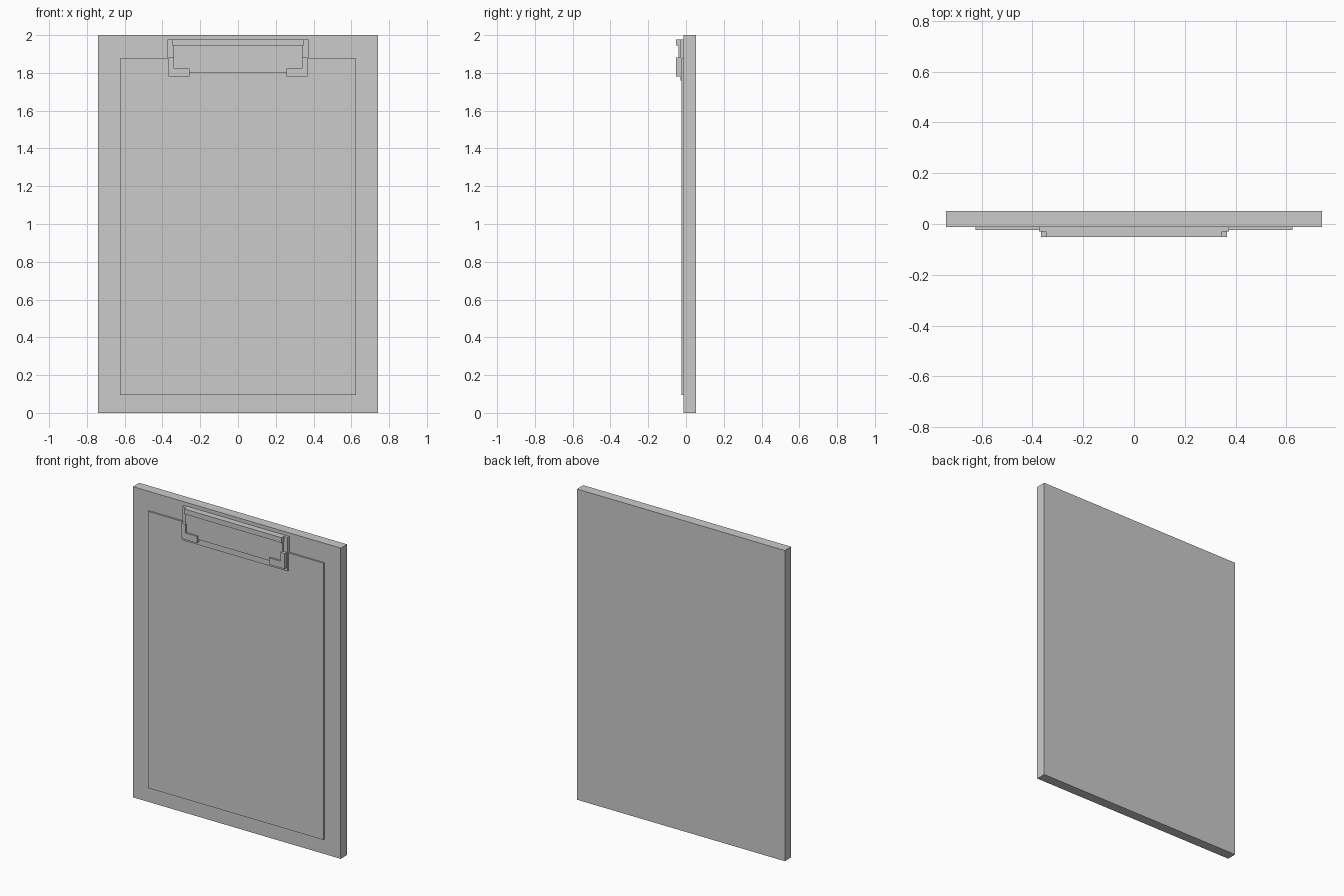
import bpy
import bmesh

if "Cube" in bpy.data.objects:
    bpy.data.objects.remove(bpy.data.objects["Cube"])


def extrude_profile(name, points, y_front, y_back):
    """Extrude an (x, z) outline from y_front back to y_back."""
    bm = bmesh.new()
    face = bm.faces.new([bm.verts.new((x, y_front, z)) for x, z in points])
    result = bmesh.ops.extrude_face_region(bm, geom=[face])
    verts = [g for g in result["geom"] if isinstance(g, bmesh.types.BMVert)]
    bmesh.ops.translate(bm, verts=verts, vec=(0, y_back - y_front, 0))
    bmesh.ops.recalc_face_normals(bm, faces=bm.faces)
    mesh = bpy.data.meshes.new(name)
    bm.to_mesh(mesh)
    bm.free()
    obj = bpy.data.objects.new(name, mesh)
    bpy.context.collection.objects.link(obj)
    return obj


def slab(name, half_width, z0, z1, y_front, y_back):
    w = half_width
    return extrude_profile(name, [(-w, z0), (w, z0), (w, z1), (-w, z1)], y_front, y_back)


# Backing board and sheet
slab("board", 0.74, 0.0, 2.0, -0.012, 0.052)
slab("paper", 0.625, 0.095, 1.876, -0.023, -0.012)

# Clip: base plate, recessed flap and raised top bar
slab("clip_plate", 0.374, 1.76, 1.977, -0.03, -0.012)
slab("clip_flap", 0.345, 1.80, 1.946, -0.041, -0.03)
slab("clip_top_bar", 0.347, 1.944, 1.977, -0.052, -0.03)

# L-shaped corner brackets, mirrored to the other side
bracket = extrude_profile(
    "clip_brackets",
    [(0.257, 1.781), (0.367, 1.781), (0.367, 1.881),
     (0.339, 1.881), (0.339, 1.824), (0.257, 1.824)],
    -0.052, -0.03)
mirror = bracket.modifiers.new("Mirror", "MIRROR")
mirror.use_axis[0] = True
